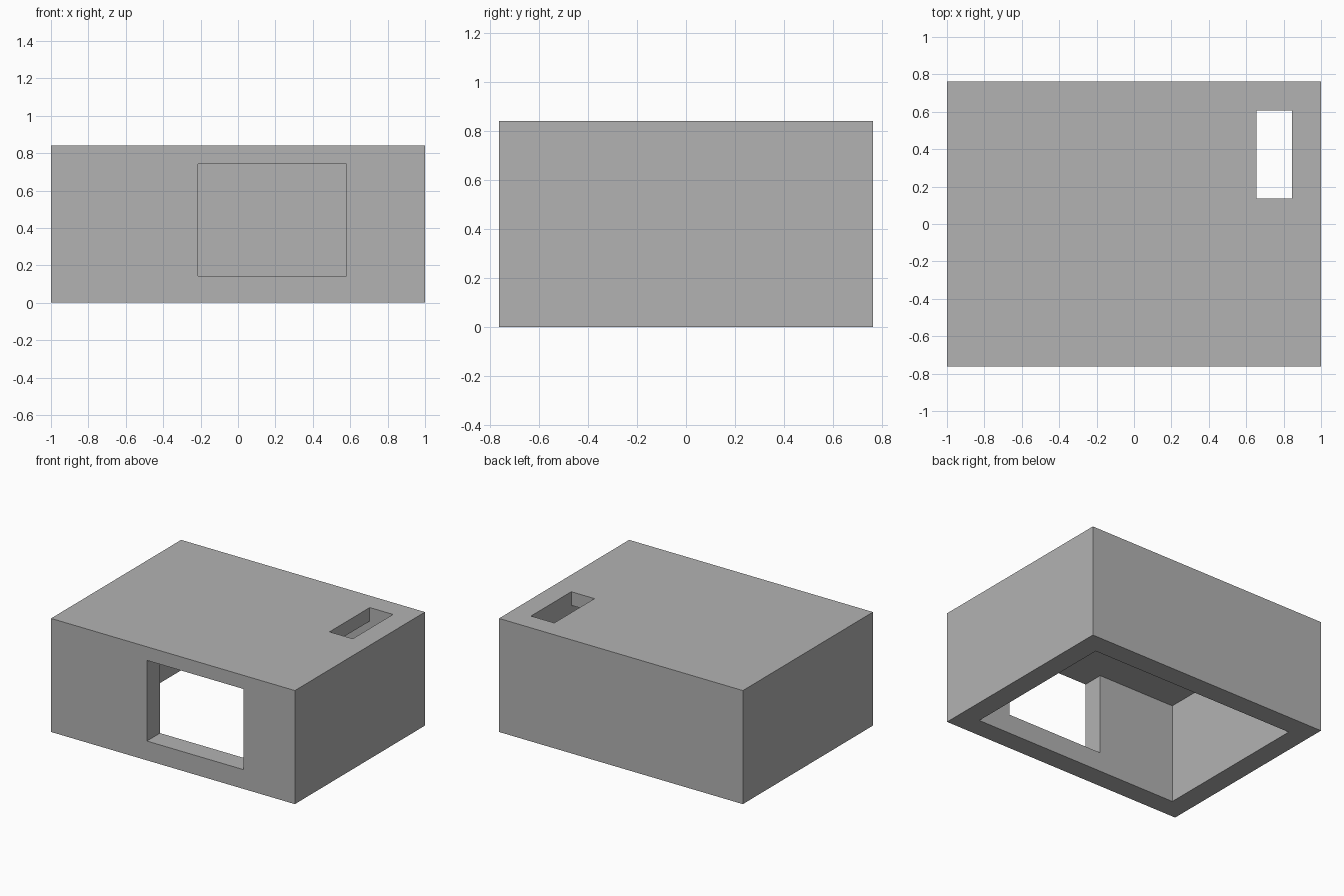
import bpy
from mathutils import Vector

if "Cube" in bpy.data.objects:
    bpy.data.objects.remove(bpy.data.objects["Cube"], do_unlink=True)

# Overall size, wall and roof thickness
HX, HY, H = 1.0, 0.762, 0.842
WALL, ROOF = 0.154, 0.101
IX, IY, CEILING = HX - WALL, HY - WALL, H - ROOF
OVER = 0.2  # how far cutters reach past the shell


def box(name, low, high):
    """Axis-aligned box between two corners."""
    low, high = Vector(low), Vector(high)
    bpy.ops.mesh.primitive_cube_add(size=1)
    obj = bpy.context.object
    obj.name = name
    for v in obj.data.vertices:
        v.co = (low + high) / 2 + v.co * (high - low)
    return obj


def cut(target, cutter):
    """Subtract the cutter from the target and discard it."""
    mod = target.modifiers.new(cutter.name, 'BOOLEAN')
    mod.operation, mod.solver, mod.object = 'DIFFERENCE', 'EXACT', cutter
    bpy.context.view_layer.objects.active = target
    bpy.ops.object.modifier_apply(modifier=mod.name)
    bpy.data.objects.remove(cutter, do_unlink=True)


grey = bpy.data.materials.new("plain grey")
grey.use_nodes = True
grey.diffuse_color = (0.45, 0.45, 0.45, 1)
grey.node_tree.nodes["Principled BSDF"].inputs["Base Color"].default_value = grey.diffuse_color

# Outer shell
housing = box("housing", (-HX, -HY, 0), (HX, HY, H))

# Cavity open at the bottom
cut(housing, box("cavity", (-IX, -IY, -OVER), (IX, IY, CEILING)))

# Front window, its top level with the ceiling
cut(housing, box("window", (-0.214, -HY - OVER, 0.143), (0.58, 0, CEILING)))

# Roof slot in the back corner, level with the inner walls
cut(housing, box("slot", (0.655, 0.136, CEILING - OVER), (IX, IY, H + OVER)))

housing.data.materials.clear()
housing.data.materials.append(grey)
for face in housing.data.polygons:
    face.material_index = 0
    face.use_smooth = False
